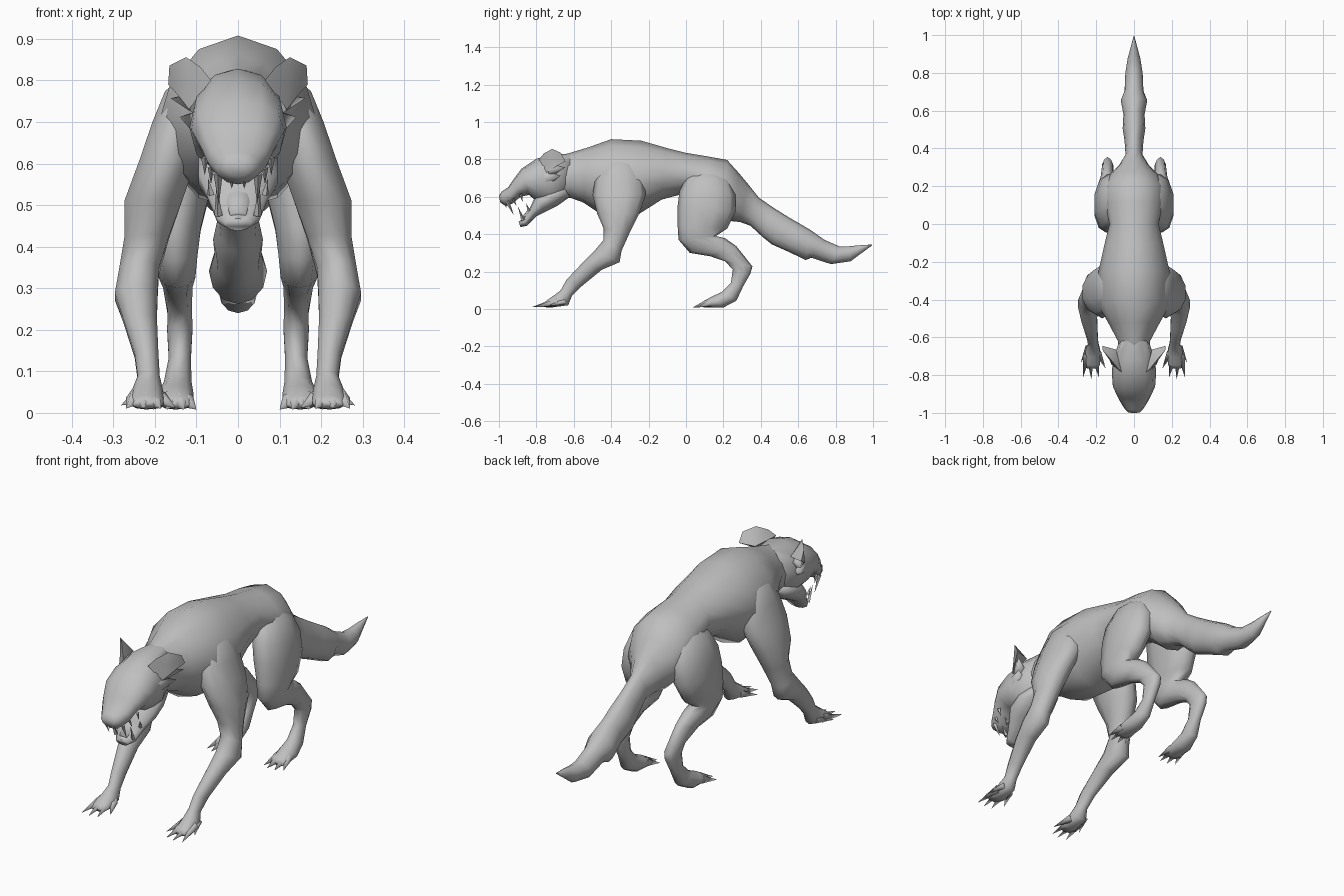
import bpy, bmesh, math
from mathutils import Vector

fur = bpy.data.materials.new("grey_fur")
fur.diffuse_color = (0.52, 0.52, 0.52, 1)


def finish(name, bm, mirror=False, angle=75):
    bmesh.ops.recalc_face_normals(bm, faces=bm.faces)
    me = bpy.data.meshes.new(name)
    bm.to_mesh(me)
    bm.free()
    me.materials.append(fur)
    ob = bpy.data.objects.new(name, me)
    bpy.context.collection.objects.link(ob)
    bpy.ops.object.select_all(action='DESELECT')
    ob.select_set(True)
    bpy.context.view_layer.objects.active = ob
    bpy.ops.object.shade_smooth_by_angle(angle=math.radians(angle))
    if mirror:
        m = ob.modifiers.new("mirror", 'MIRROR')
        m.use_mirror_merge = False
    return ob


def loft(name, rings, sides=10, mirror=False, top=1.0):
    """Rings are (y, z of one edge, y, z of the opposite edge, x centre, half width).
    top above 1 gives a peaked first edge, below 1 a flat one."""
    bm = bmesh.new()
    loops = []
    for ya, za, yb, zb, x, w in rings:
        a, b = Vector((x, ya, za)), Vector((x, yb, zb))
        loop = []
        for i in range(sides):
            t = 2 * math.pi * i / sides
            c = math.cos(t)
            c = c ** top if c > 1e-6 else c
            loop.append(bm.verts.new((a + b) / 2 + (a - b) / 2 * c
                                     + Vector((w * math.sin(t), 0, 0))))
        loops.append(loop)
    for p, q in zip(loops, loops[1:]):
        for i in range(sides):
            j = (i + 1) % sides
            bm.faces.new((p[i], p[j], q[j], q[i]))
    bm.faces.new(loops[0])
    bm.faces.new(loops[-1])
    return finish(name, bm, mirror)


def spikes(name, items, sides=5):
    """Mirrored cones: (base point, tip point, base radius)."""
    bm = bmesh.new()
    for base, tip, r in items:
        base, tip = Vector(base), Vector(tip)
        rot = (tip - base).to_track_quat('Z', 'Y')
        ring = [bm.verts.new(base + rot @ Vector((r * math.cos(2 * math.pi * i / sides),
                                                  r * math.sin(2 * math.pi * i / sides), 0)))
                for i in range(sides)]
        point = bm.verts.new(tip)
        bm.faces.new(ring)
        for i in range(sides):
            bm.faces.new((ring[i], ring[(i + 1) % sides], point))
    return finish(name, bm, True)


# Torso from neck to rump, running on into the bushy tail
loft("torso_and_tail", [
    (-0.72, 0.81, -0.76, 0.56, 0, 0.09),
    (-0.62, 0.835, -0.62, 0.595, 0, 0.085),
    (-0.52, 0.865, -0.55, 0.57, 0, 0.13),
    (-0.40, 0.908, -0.46, 0.51, 0, 0.188),
    (-0.24, 0.90, -0.28, 0.49, 0, 0.19),
    (-0.10, 0.86, -0.13, 0.585, 0, 0.158),
    (0.00, 0.835, 0.00, 0.62, 0, 0.13),
    (0.12, 0.815, 0.10, 0.58, 0, 0.152),
    (0.22, 0.797, 0.18, 0.52, 0, 0.155),
    (0.28, 0.73, 0.24, 0.47, 0, 0.13),
    (0.33, 0.67, 0.29, 0.465, 0, 0.08),
    (0.39, 0.595, 0.345, 0.445, 0, 0.045),
    (0.47, 0.54, 0.41, 0.385, 0, 0.05),
    (0.55, 0.49, 0.46, 0.345, 0, 0.06),
    (0.61, 0.455, 0.55, 0.305, 0, 0.056),
    (0.67, 0.42, 0.64, 0.262, 0, 0.07),
    (0.74, 0.37, 0.67, 0.274, 0, 0.05),
    (0.82, 0.335, 0.775, 0.24, 0, 0.046),
    (0.87, 0.335, 0.88, 0.255, 0, 0.034),
    (0.92, 0.34, 0.92, 0.285, 0, 0.022),
    (0.995, 0.345, 0.995, 0.34, 0, 0.002)], 12, top=1.25)

# Front legs, shoulder to paw
loft("front_leg", [
    (-0.40, 0.82, -0.30, 0.82, 0.085, 0.03),
    (-0.45, 0.775, -0.26, 0.775, 0.12, 0.058),
    (-0.485, 0.70, -0.225, 0.70, 0.145, 0.064),
    (-0.50, 0.61, -0.215, 0.61, 0.168, 0.072),
    (-0.475, 0.51, -0.25, 0.51, 0.204, 0.073),
    (-0.44, 0.43, -0.30, 0.41, 0.22, 0.056),
    (-0.44, 0.37, -0.345, 0.31, 0.238, 0.05),
    (-0.49, 0.31, -0.355, 0.25, 0.245, 0.054),
    (-0.56, 0.24, -0.45, 0.21, 0.236, 0.043),
    (-0.64, 0.155, -0.56, 0.12, 0.22, 0.03),
    (-0.67, 0.10, -0.61, 0.07, 0.215, 0.028),
    (-0.71, 0.07, -0.63, 0.02, 0.218, 0.04),
    (-0.75, 0.042, -0.72, 0.008, 0.22, 0.043),
    (-0.765, 0.028, -0.76, 0.01, 0.22, 0.033)], 10, True)

# Hind legs, hip to paw
loft("hind_leg", [
    (0.07, 0.76, 0.18, 0.75, 0.07, 0.035),
    (0.00, 0.70, 0.235, 0.69, 0.105, 0.065),
    (-0.035, 0.63, 0.265, 0.61, 0.125, 0.075),
    (-0.045, 0.55, 0.265, 0.52, 0.138, 0.075),
    (-0.045, 0.45, 0.22, 0.43, 0.15, 0.063),
    (-0.04, 0.37, 0.16, 0.39, 0.15, 0.055),
    (0.02, 0.30, 0.21, 0.378, 0.147, 0.047),
    (0.13, 0.282, 0.27, 0.335, 0.145, 0.037),
    (0.21, 0.255, 0.355, 0.228, 0.14, 0.031),
    (0.25, 0.21, 0.345, 0.19, 0.14, 0.032),
    (0.24, 0.14, 0.305, 0.12, 0.14, 0.028),
    (0.19, 0.09, 0.27, 0.045, 0.145, 0.035),
    (0.14, 0.068, 0.20, 0.008, 0.15, 0.045),
    (0.09, 0.04, 0.11, 0.008, 0.15, 0.043),
    (0.08, 0.025, 0.085, 0.01, 0.15, 0.033)], 10, True)

# Toes ending in claws
spikes("front_claws", [
    ((0.19, -0.68, 0.038), (0.15, -0.765, 0.012), 0.02),
    ((0.205, -0.70, 0.036), (0.185, -0.815, 0.01), 0.022),
    ((0.232, -0.70, 0.036), (0.225, -0.825, 0.01), 0.022),
    ((0.248, -0.69, 0.036), (0.27, -0.815, 0.01), 0.022),
    ((0.24, -0.65, 0.04), (0.282, -0.735, 0.018), 0.018)])
spikes("hind_claws", [
    ((0.125, 0.13, 0.032), (0.10, 0.055, 0.008), 0.02),
    ((0.14, 0.12, 0.032), (0.13, 0.035, 0.008), 0.022),
    ((0.165, 0.12, 0.032), (0.17, 0.035, 0.008), 0.022),
    ((0.178, 0.13, 0.032), (0.205, 0.055, 0.008), 0.02)])

# Skull and muzzle
loft("head", [
    (-1.0, 0.605, -0.993, 0.57, 0, 0.032),
    (-0.985, 0.628, -0.965, 0.55, 0, 0.052),
    (-0.95, 0.652, -0.925, 0.565, 0, 0.075),
    (-0.925, 0.69, -0.885, 0.60, 0, 0.092),
    (-0.88, 0.75, -0.84, 0.61, 0, 0.112),
    (-0.80, 0.803, -0.79, 0.57, 0, 0.117),
    (-0.72, 0.828, -0.72, 0.55, 0, 0.113),
    (-0.62, 0.83, -0.62, 0.61, 0, 0.078)], 12, top=0.8)

# Open lower jaw and tongue
loft("lower_jaw", [
    (-0.895, 0.468, -0.885, 0.438, 0, 0.032),
    (-0.87, 0.483, -0.85, 0.445, 0, 0.052),
    (-0.835, 0.54, -0.80, 0.495, 0, 0.075),
    (-0.805, 0.605, -0.75, 0.52, 0, 0.1),
    (-0.74, 0.65, -0.69, 0.55, 0, 0.1),
    (-0.66, 0.66, -0.62, 0.60, 0, 0.075)], 10)
loft("tongue", [
    (-0.885, 0.485, -0.875, 0.47, 0, 0.02),
    (-0.85, 0.525, -0.84, 0.50, 0, 0.03),
    (-0.77, 0.59, -0.76, 0.55, 0, 0.035)], 8)

# Fangs and side teeth
spikes("teeth", [
    ((0.048, -0.955, 0.575), (0.046, -0.92, 0.50), 0.011),
    ((0.047, -0.87, 0.475), (0.052, -0.90, 0.55), 0.01),
    ((0.065, -0.925, 0.59), (0.065, -0.905, 0.55), 0.008),
    ((0.08, -0.885, 0.615), (0.08, -0.872, 0.572), 0.009),
    ((0.065, -0.84, 0.525), (0.072, -0.855, 0.565), 0.009),
    ((0.015, -0.965, 0.56), (0.015, -0.96, 0.54), 0.007)], 4)

# Broad ears
bm = bmesh.new()
rim = [bm.verts.new(p) for p in [
    (0.065, -0.785, 0.80), (0.09, -0.76, 0.832), (0.125, -0.715, 0.856),
    (0.165, -0.67, 0.836), (0.168, -0.645, 0.79), (0.145, -0.69, 0.765),
    (0.118, -0.745, 0.73)]]
inner = bm.verts.new((0.122, -0.73, 0.795))
back = bm.verts.new((0.095, -0.665, 0.785))
for i, v in enumerate(rim):
    n = rim[(i + 1) % len(rim)]
    bm.faces.new((v, n, inner))
    bm.faces.new((n, v, back))
finish("ear", bm, True, 60)

# Fur tufts on the cheeks
spikes("cheek_tuft", [
    ((0.095, -0.72, 0.745), (0.162, -0.645, 0.757), 0.032),
    ((0.085, -0.74, 0.70), (0.14, -0.67, 0.712), 0.038)])
